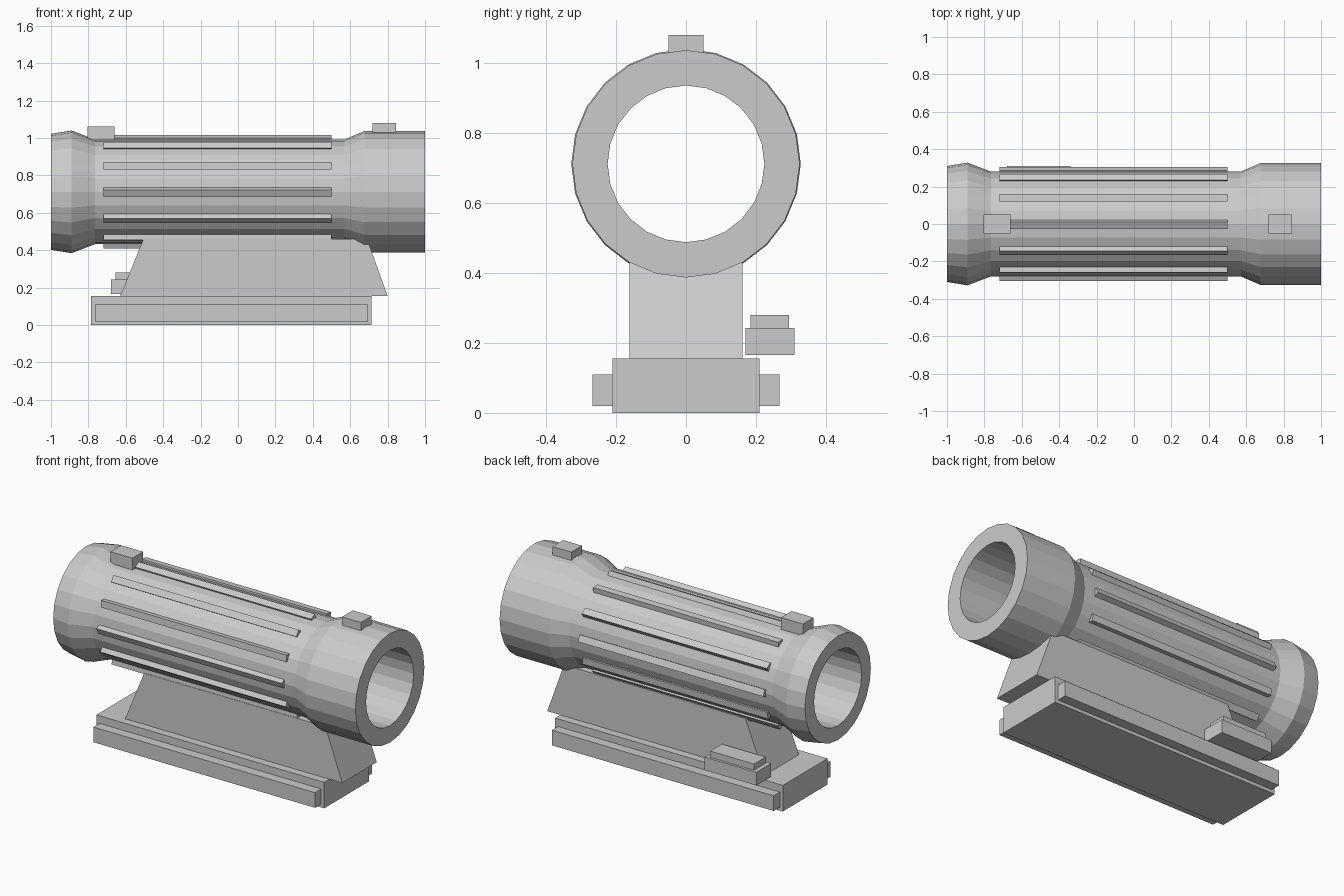
import bpy, bmesh, math
from mathutils import Matrix, Vector

if "Cube" in bpy.data.objects:
    bpy.data.objects.remove(bpy.data.objects["Cube"])

AXIS_Z = 0.712      # height of the tube axis
SIDES = 24

grey = bpy.data.materials.new("matte_grey")
grey.diffuse_color = (0.6, 0.6, 0.6, 1)
grey.use_nodes = True
grey.node_tree.nodes["Principled BSDF"].inputs["Base Color"].default_value = grey.diffuse_color


def finish(name, bm):
    bmesh.ops.recalc_face_normals(bm, faces=bm.faces)
    mesh = bpy.data.meshes.new(name)
    bm.to_mesh(mesh)
    bm.free()
    mesh.materials.append(grey)
    obj = bpy.data.objects.new(name, mesh)
    bpy.context.collection.objects.link(obj)
    return obj


def box(name, x, y, z):
    """Box from (min, max) ranges on each axis."""
    bm = bmesh.new()
    bmesh.ops.create_cube(bm, size=1)
    for v in bm.verts:
        v.co = Vector([(r[0] + r[1]) / 2 + c * (r[1] - r[0])
                       for r, c in zip((x, y, z), v.co)])
    return finish(name, bm)


# Hollow tube: closed wall profile (x, radius) turned around the x axis
wall = [(-1, 0.31), (-0.89, 0.328), (-0.765, 0.28), (0.57, 0.28),
        (0.675, 0.325), (1, 0.325), (1, 0.224), (-1, 0.224)]
bm = bmesh.new()
rings = []
for i in range(SIDES):
    a = math.tau * i / SIDES
    rings.append([bm.verts.new((x, r * math.sin(a), AXIS_Z + r * math.cos(a)))
                  for x, r in wall])
for i in range(SIDES):
    p, q = rings[i], rings[(i + 1) % SIDES]
    for j in range(len(wall)):
        k = (j + 1) % len(wall)
        bm.faces.new((p[j], p[k], q[k], q[j]))
finish("tube", bm)

# Twelve grip ribs, each a slightly twisted square bar
for i in range(12):
    bm = bmesh.new()
    bmesh.ops.create_cube(bm, size=1, matrix=Matrix.Diagonal((1.22, 0.04, 0.04, 1)))
    bm.transform(Matrix.Translation((-0.11, 0, AXIS_Z))
                 @ Matrix.Rotation(math.tau * i / 12, 4, 'X')
                 @ Matrix.Translation((0, 0, 0.277))
                 @ Matrix.Rotation(math.radians(25), 4, 'X'))
    finish(f"grip_rib_{i + 1}", bm)

# Sloped pedestal between base and tube
bm = bmesh.new()
outline = [(-0.63, 0.155), (0.8, 0.155), (0.69, 0.46), (-0.505, 0.46)]
face = bm.faces.new([bm.verts.new((x, -0.162, z)) for x, z in outline])
side = bmesh.ops.extrude_face_region(bm, geom=[face])["geom"]
bmesh.ops.translate(bm, vec=(0, 0.324, 0),
                    verts=[g for g in side if isinstance(g, bmesh.types.BMVert)])
finish("pedestal", bm)

# Base block with a clamp rail on each side
box("base", (-0.785, 0.715), (-0.21, 0.21), (0, 0.155))
for name, s in (("front_rail", -1), ("back_rail", 1)):
    box(name, (-0.765, 0.695), sorted((s * 0.2, s * 0.268)), (0.02, 0.11))

# Stepped lever block on the back
box("lever_lower", (-0.68, -0.34), (0.17, 0.31), (0.165, 0.243))
box("lever_upper", (-0.655, -0.365), (0.185, 0.295), (0.243, 0.28))

# Small blocks on top of the tube
box("rear_top_block", (-0.805, -0.66), (-0.05, 0.05), (0.99, 1.06))
box("front_top_block", (0.72, 0.845), (-0.05, 0.05), (1.025, 1.08))
